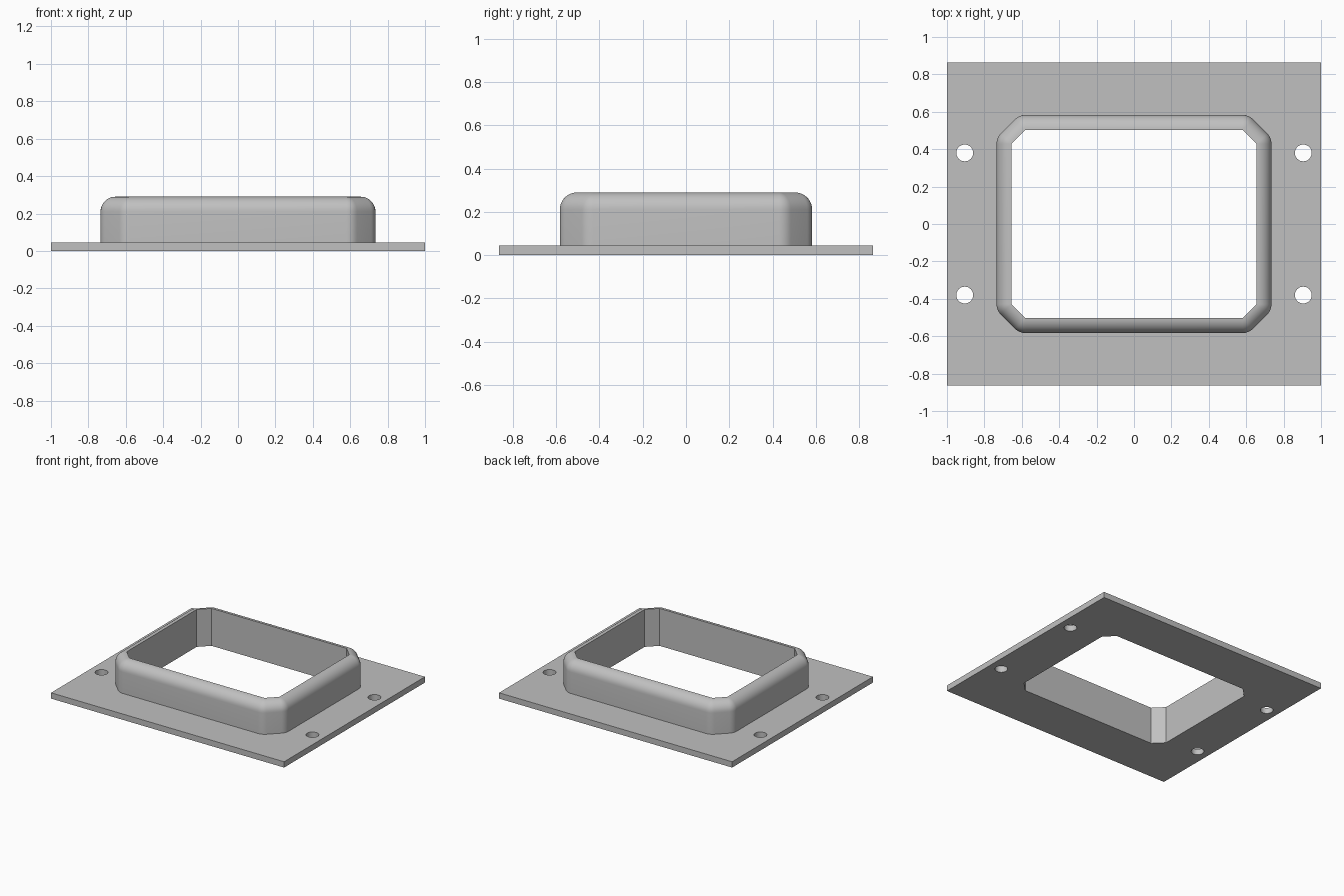
import bpy
import bmesh
from math import cos, sin, radians

cube = bpy.data.objects.get("Cube")
if cube:
    bpy.data.objects.remove(cube, do_unlink=True)

PLATE_X, PLATE_Y, PLATE_Z = 1.0, 0.863, 0.045
OPEN_X, OPEN_Y, CUT = 0.655, 0.503, 0.075
TOP, WALL = 0.29, 0.08
HOLE_X, HOLE_Y, HOLE_R = 0.905, 0.38, 0.045

grey = bpy.data.materials.new("light grey")
grey.use_nodes = True
colour = (0.53, 0.53, 0.53, 1)
grey.diffuse_color = colour
grey.node_tree.nodes["Principled BSDF"].inputs["Base Color"].default_value = colour


def opening():
    """Chamfered rectangle, counter-clockwise from the right side's top corner."""
    a, b = OPEN_X - CUT, OPEN_Y - CUT
    return [(OPEN_X, b), (a, OPEN_Y), (-a, OPEN_Y), (-OPEN_X, b),
            (-OPEN_X, -b), (-a, -OPEN_Y), (a, -OPEN_Y), (OPEN_X, -b)]


def circle(cx, cy, r, n=32):
    return [(cx + r * cos(radians(360 * i / n)), cy + r * sin(radians(360 * i / n)))
            for i in range(n)]


def offset_ring(d, steps=6):
    """Opening outline grown by d, with an arc around each corner."""
    ring = []
    for k, (x, y) in enumerate(opening()):
        for s in range(steps + 1):
            t = radians(45 * k + 45 * s / steps)
            ring.append((x + d * cos(t), y + d * sin(t)))
    return ring


def finish(obj, angle):
    bpy.ops.object.select_all(action='DESELECT')
    obj.select_set(True)
    bpy.context.view_layer.objects.active = obj
    if obj.type == 'CURVE':
        bpy.ops.object.convert(target='MESH')
        obj = bpy.context.object
    obj.data.materials.clear()
    obj.data.materials.append(grey)
    bpy.ops.object.shade_smooth_by_angle(angle=radians(angle))


# Base plate: filled outline with the opening and four bolt holes
outline = [(-PLATE_X, -PLATE_Y), (PLATE_X, -PLATE_Y), (PLATE_X, PLATE_Y), (-PLATE_X, PLATE_Y)]
loops = [outline, opening()]
loops += [circle(sx * HOLE_X, sy * HOLE_Y, HOLE_R) for sx in (-1, 1) for sy in (-1, 1)]
curve = bpy.data.curves.new("base_plate", 'CURVE')
curve.dimensions = '2D'
curve.fill_mode = 'BOTH'
curve.extrude = PLATE_Z / 2
for loop in loops:
    spline = curve.splines.new('POLY')
    spline.points.add(len(loop) - 1)
    for point, (x, y) in zip(spline.points, loop):
        point.co = (x, y, 0, 1)
    spline.use_cyclic_u = True
plate = bpy.data.objects.new("base_plate", curve)
plate.location.z = PLATE_Z / 2
bpy.context.collection.objects.link(plate)
finish(plate, 30)

# Raised collar: straight outer wall, quarter-round shoulder, straight inner wall
profile = [(WALL, PLATE_Z)]
profile += [(WALL * cos(radians(a)), TOP - WALL + WALL * sin(radians(a)))
            for a in range(0, 91, 10)]
profile += [(0, PLATE_Z)]
bm = bmesh.new()
rings = [[bm.verts.new((x, y, z)) for x, y in offset_ring(d)] for d, z in profile]
for low, high in zip(rings, rings[1:]):
    n = len(low)
    for i in range(n):
        j = (i + 1) % n
        bm.faces.new((low[i], low[j], high[j], high[i]))
bmesh.ops.remove_doubles(bm, verts=bm.verts[:], dist=0.0005)
bmesh.ops.recalc_face_normals(bm, faces=bm.faces[:])
mesh = bpy.data.meshes.new("raised_collar")
bm.to_mesh(mesh)
bm.free()
collar = bpy.data.objects.new("raised_collar", mesh)
bpy.context.collection.objects.link(collar)
finish(collar, 30)
